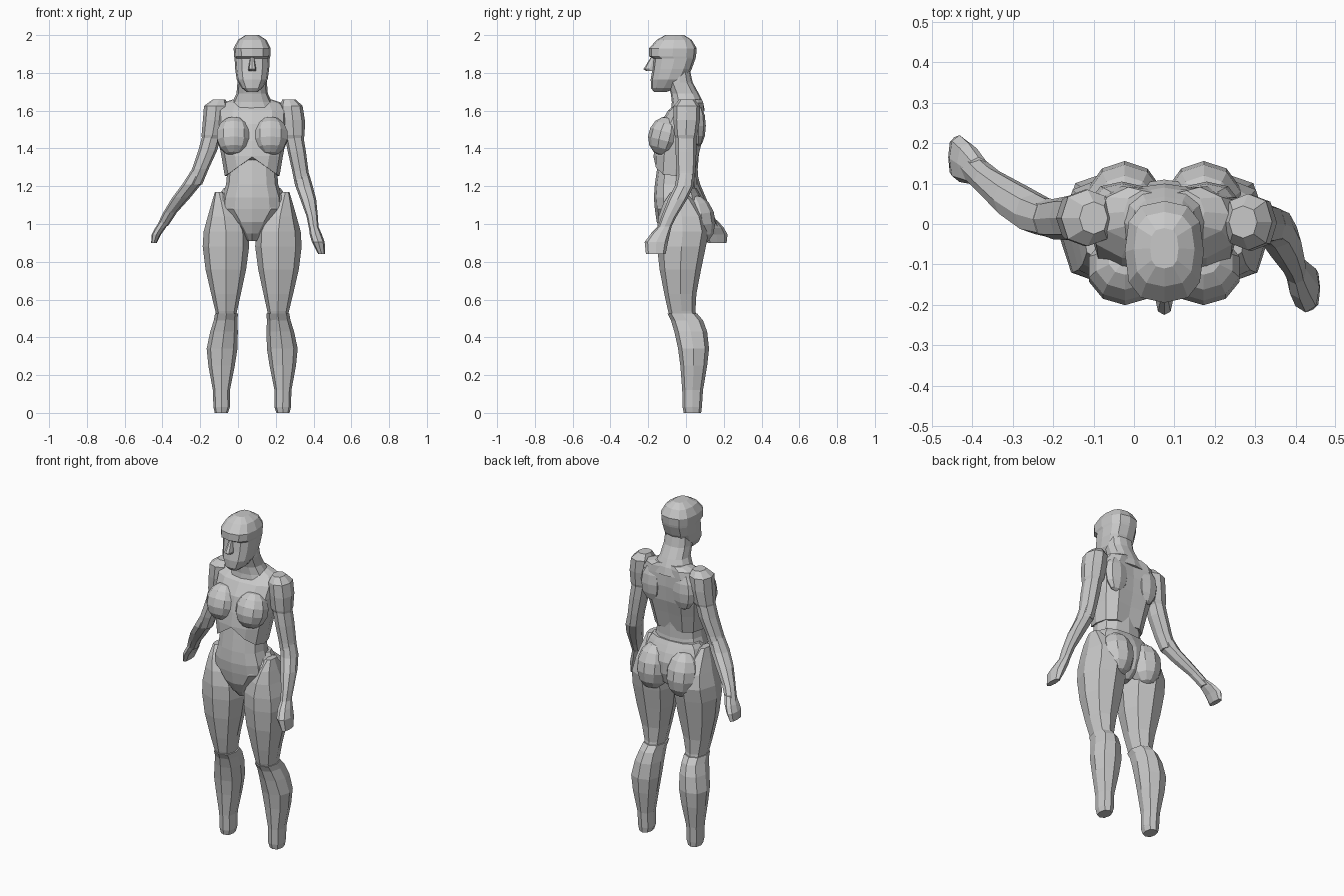
import bpy, bmesh, math
from mathutils import Matrix, Vector

CX = 0.075  # body's own centre line; the pose is shifted off x = 0
grey = bpy.data.materials.new("clay grey")
grey.diffuse_color = (0.58, 0.58, 0.58, 1)


def finish(name, bm):
    bmesh.ops.recalc_face_normals(bm, faces=bm.faces)
    me = bpy.data.meshes.new(name)
    bm.to_mesh(me)
    bm.free()
    me.materials.append(grey)
    ob = bpy.data.objects.new(name, me)
    bpy.context.collection.objects.link(ob)
    return ob


def loft(name, rings, sides=12, power=0.85, edit=None):
    """Skin level rings given as (z, x0, x1, y_front, y_back)."""
    bm = bmesh.new()
    loops = []
    for z, x0, x1, y0, y1 in rings:
        loop = []
        for i in range(sides):
            a = 2 * math.pi * i / sides
            c, s = math.cos(a), math.sin(a)
            x = math.copysign(abs(c) ** power, c) * (x1 - x0) / 2 + (x0 + x1) / 2
            y = math.copysign(abs(s) ** power, s) * (y1 - y0) / 2 + (y0 + y1) / 2
            loop.append(bm.verts.new((x, y, z)))
        loops.append(loop)
    for a, b in zip(loops, loops[1:]):
        for i in range(sides):
            j = (i + 1) % sides
            bm.faces.new((a[i], a[j], b[j], b[i]))
    bm.faces.new(loops[0])
    bm.faces.new(loops[-1])
    if edit:
        for v in bm.verts:
            edit(v.co)
    return finish(name, bm)


def trunk(name, rows, **kw):
    """Symmetric loft from (z, half width, y_front, y_back)."""
    return loft(name, [(z, CX - w, CX + w, f, b) for z, w, f, b in rows], **kw)


def leg_part(name, rows, s):
    """Rows are (z, inner, outer, y_front, y_back), measured from the centre line."""
    return loft(name, [(z, CX + s * i, CX + s * o, f, b) for z, i, o, f, b in rows], sides=8)


def arm_part(name, rows):
    """Rows are (x, y, z, x radius, y radius)."""
    return loft(name, [(z, x - rx, x + rx, y - ry, y + ry) for x, y, z, rx, ry in rows], sides=8)


def blob(name, centre, radii, tilt=0, u=10, v=7):
    bm = bmesh.new()
    m = Matrix.Translation(Vector(centre)) @ Matrix.Rotation(tilt, 4, 'X') @ Matrix.Diagonal((*radii, 1))
    bmesh.ops.create_uvsphere(bm, u_segments=u, v_segments=v, radius=1, matrix=m)
    return finish(name, bm)


# Head, with a brow ledge over the recessed face
trunk("head", [(1.70, .03, -.17, -.10), (1.72, .055, -.185, -.05), (1.765, .082, -.187, 0),
               (1.82, .09, -.178, .03), (1.875, .093, -.172, .05), (1.888, .096, -.195, .053),
               (1.93, .098, -.195, .057), (1.975, .075, -.155, .03), (2.0, .035, -.11, -.01)], power=.75)
trunk("nose", [(1.81, .019, -.21, -.16), (1.82, .021, -.225, -.16), (1.885, .010, -.185, -.16)], sides=8)
trunk("neck", [(1.60, .13, -.08, .10), (1.645, .105, -.075, .09), (1.69, .083, -.08, .068),
               (1.75, .078, -.10, .035), (1.82, .075, -.10, .02)])


# Ribcage: arched lower front edge and a groove down the spine
def shape_ribs(co):
    dx = abs(co.x - CX)
    if co.z < 1.27 and co.y < -.05:
        co.z += .10 * max(0, 1 - dx / .14)
    if co.y > 0 and dx < .02:
        co.y -= .02


trunk("ribcage", [(1.255, .145, -.172, .055), (1.36, .163, -.172, .08), (1.44, .178, -.16, .10),
                  (1.53, .185, -.14, .108), (1.60, .19, -.095, .105), (1.64, .16, -.05, .10),
                  (1.66, .10, -.03, .09)], edit=shape_ribs)
trunk("belly", [(1.08, .165, -.165, .06), (1.14, .16, -.17, .055), (1.21, .138, -.165, .045),
                (1.28, .132, -.155, .045), (1.38, .13, -.14, .05)])

# Pelvis: narrows to a V at the crotch
trunk("pelvis", [(.91, .025, -.09, .04), (.95, .055, -.125, .09), (1.01, .11, -.155, .11),
                 (1.08, .18, -.165, .11), (1.13, .182, -.15, .09), (1.165, .168, -.12, .07),
                 (1.19, .15, -.09, .055)])

thigh = [(.49, .09, .185, -.08, .06), (.54, .08, .195, -.095, .05), (.63, .06, .217, -.115, .055),
         (.76, .032, .247, -.14, .08), (.88, .016, .262, -.153, .105), (.96, .02, .257, -.155, .12),
         (1.04, .06, .235, -.145, .10), (1.11, .11, .215, -.12, .05), (1.17, .155, .197, -.08, 0)]
calf = [(0, .128, .198, -.012, .08), (.03, .118, .205, -.018, .084), (.12, .118, .208, -.02, .09),
        (.25, .092, .232, -.03, .112), (.34, .078, .241, -.042, .122), (.43, .076, .222, -.062, .112),
        (.49, .078, .203, -.08, .09), (.525, .075, .197, -.098, .06)]

for side, s in (("left", 1), ("right", -1)):
    leg_part(side + "_thigh", thigh, s)
    leg_part(side + "_calf", calf, s)
    blob(side + "_buttock", (CX + s * .098, .055, 1.02), (.098, .10, .135), tilt=.15)
    blob(side + "_breast", (CX + s * .097, -.112, 1.465), (.096, .088, .105), tilt=-.25)
    blob(side + "_shoulder_blade", (CX + s * .105, .065, 1.52), (.075, .04, .11), u=8, v=6)

# Arm swung back (the figure's right)
arm_part("right_deltoid", [(-.10, .015, 1.658, .035, .04), (-.115, .015, 1.625, .065, .07),
                           (-.122, .015, 1.55, .064, .07), (-.135, .015, 1.47, .058, .06),
                           (-.155, .015, 1.41, .03, .04)])
arm_part("right_upper_arm", [(-.13, .015, 1.50, .05, .055), (-.16, .015, 1.39, .05, .055),
                             (-.20, .012, 1.29, .044, .05), (-.235, .02, 1.21, .046, .045)])
arm_part("right_forearm", [(-.21, .012, 1.28, .04, .045), (-.245, .025, 1.21, .05, .05),
                           (-.30, .06, 1.14, .048, .045), (-.36, .105, 1.06, .036, .034),
                           (-.40, .14, .99, .03, .034)])
arm_part("right_hand", [(-.385, .13, 1.02, .025, .035), (-.41, .15, .98, .028, .05),
                        (-.432, .162, .945, .025, .058), (-.445, .165, .90, .015, .05)])

# Arm swung forward (the figure's left)
arm_part("left_deltoid", [(.27, .005, 1.66, .035, .04), (.282, .005, 1.625, .06, .07),
                          (.29, .003, 1.55, .064, .07), (.295, 0, 1.47, .058, .06),
                          (.305, 0, 1.41, .03, .04)])
arm_part("left_upper_arm", [(.29, 0, 1.50, .05, .055), (.312, 0, 1.38, .048, .055),
                            (.33, 0, 1.28, .043, .05), (.345, -.005, 1.20, .042, .046)])
arm_part("left_forearm", [(.335, 0, 1.27, .04, .045), (.35, -.01, 1.20, .046, .05),
                          (.372, -.045, 1.13, .042, .05), (.393, -.09, 1.04, .03, .04),
                          (.402, -.12, .97, .025, .034)])
arm_part("left_hand", [(.40, -.11, .99, .024, .035), (.41, -.135, .95, .032, .05),
                       (.425, -.157, .905, .034, .062), (.443, -.16, .84, .018, .052)])
